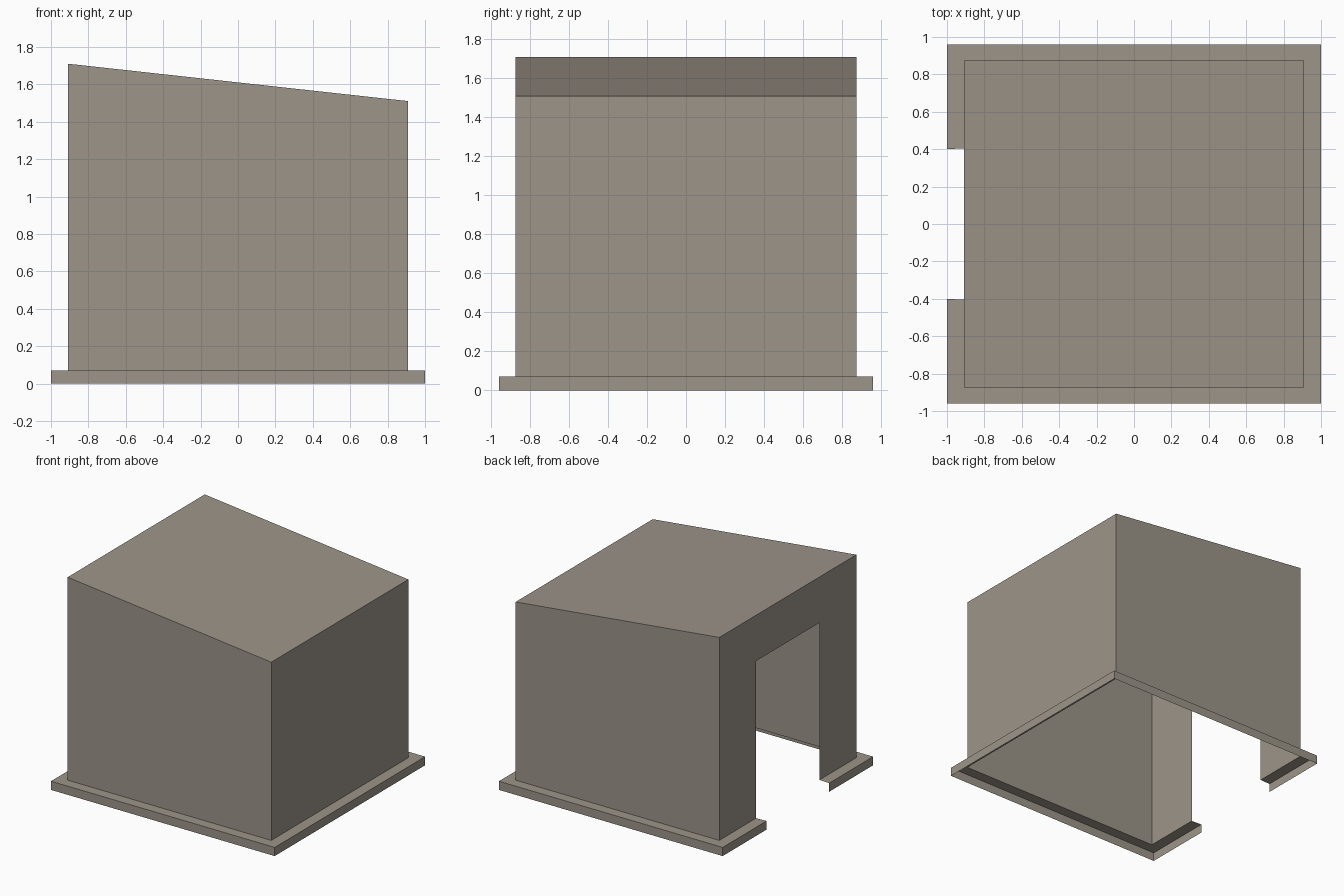
import bpy, bmesh

if "Cube" in bpy.data.objects:
    bpy.data.objects.remove(bpy.data.objects["Cube"])

# Overall sizes
WX, WY = 0.91, 0.875        # wall half sizes
BX, BY = 1.0, 0.96          # base trim half sizes
LEDGE = 0.07                # height of the base ledge
HIGH, LOW = 1.71, 1.51      # roof height at left and right
DOOR, DOOR_TOP = 0.405, 1.34
DOOR_OUT = 0.40             # door half width at the trim edge

mat = bpy.data.materials.new("warm_grey")
mat.diffuse_color = (0.335, 0.298, 0.25, 1)
mat.use_nodes = True
mat.node_tree.nodes["Principled BSDF"].inputs["Base Color"].default_value = mat.diffuse_color


def sheet(name, faces):
    """Thin-sheet object from a few polygons, welded at shared corners."""
    bm = bmesh.new()
    for pts in faces:
        bm.faces.new([bm.verts.new(p) for p in pts])
    bmesh.ops.remove_doubles(bm, verts=bm.verts, dist=1e-4)
    me = bpy.data.meshes.new(name)
    bm.to_mesh(me)
    bm.free()
    me.materials.append(mat)
    ob = bpy.data.objects.new(name, me)
    bpy.context.collection.objects.link(ob)


# Sloping roof
sheet("roof", [[(-WX, -WY, HIGH), (WX, -WY, LOW), (WX, WY, LOW), (-WX, WY, HIGH)]])

# Plain walls: front, right, back
sheet("front_wall", [[(-WX, -WY, LEDGE), (WX, -WY, LEDGE), (WX, -WY, LOW), (-WX, -WY, HIGH)]])
sheet("right_wall", [[(WX, -WY, LEDGE), (WX, WY, LEDGE), (WX, WY, LOW), (WX, -WY, LOW)]])
sheet("back_wall", [[(WX, WY, LEDGE), (-WX, WY, LEDGE), (-WX, WY, HIGH), (WX, WY, LOW)]])

# Left wall with the doorway: two sides and a lintel
ys = [WY, DOOR, -DOOR, -WY]
sheet("doorway_wall", [
    [(-WX, a, z), (-WX, b, z), (-WX, b, HIGH), (-WX, a, HIGH)]
    for a, b, z in zip(ys, ys[1:], (LEDGE, DOOR_TOP, LEDGE))])

# Base trim: flat ledge and outer skirt, running round from door side to door side
inner = [(-WX, -DOOR), (-WX, -WY), (WX, -WY), (WX, WY), (-WX, WY), (-WX, DOOR)]
outer = [(-BX, -DOOR_OUT), (-BX, -BY), (BX, -BY), (BX, BY), (-BX, BY), (-BX, DOOR_OUT)]
trim = []
for i in range(len(inner) - 1):
    a, b, c, d = outer[i], outer[i + 1], inner[i + 1], inner[i]
    trim.append([(*p, LEDGE) for p in (a, b, c, d)])
    trim.append([(*a, 0), (*b, 0), (*b, LEDGE), (*a, LEDGE)])
sheet("base_trim", trim)
